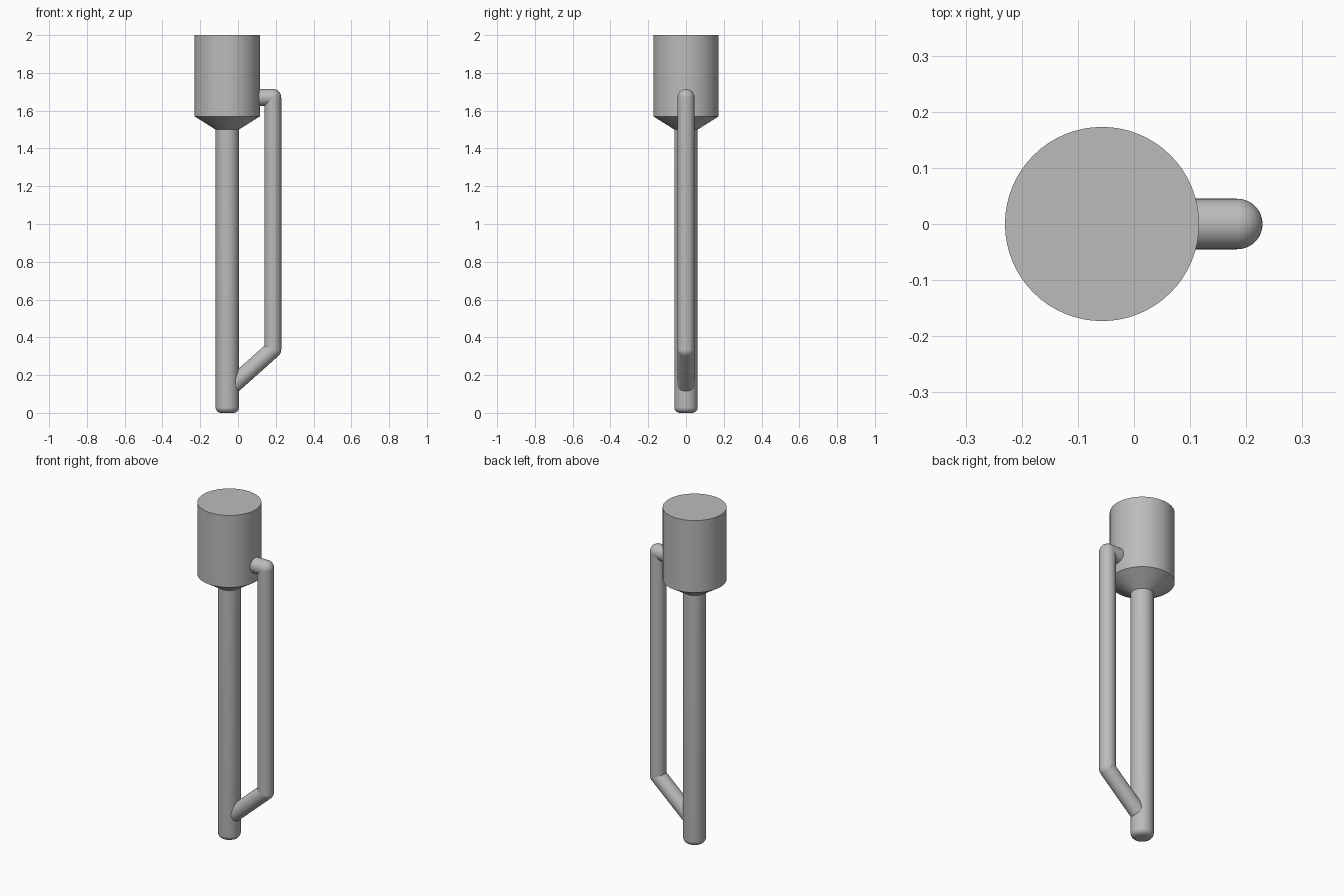
import bpy, bmesh, math
from mathutils import Vector

cube = bpy.data.objects.get("Cube")
if cube:
    bpy.data.objects.remove(cube, do_unlink=True)

grey = bpy.data.materials.new("plain grey")
grey.use_nodes = True
colour = (0.5, 0.5, 0.5, 1)
grey.diffuse_color = colour
grey.node_tree.nodes["Principled BSDF"].inputs["Base Color"].default_value = colour

AXIS_X = -0.057
STEM_R = 0.062
TUBE_R = 0.045


def finish(name, bm, location=(0, 0, 0)):
    bmesh.ops.recalc_face_normals(bm, faces=bm.faces)
    mesh = bpy.data.meshes.new(name)
    bm.to_mesh(mesh)
    bm.free()
    mesh.materials.append(grey)
    obj = bpy.data.objects.new(name, mesh)
    obj.location = location
    bpy.context.collection.objects.link(obj)
    bpy.ops.object.select_all(action="DESELECT")
    obj.select_set(True)
    bpy.context.view_layer.objects.active = obj
    bpy.ops.object.shade_smooth_by_angle(angle=math.radians(30))
    return obj


def lathe(name, profile, steps=64):
    """Closed solid turned around the main axis from (radius, height) points."""
    bm = bmesh.new()
    rings = []
    for r, z in profile:
        rings.append([bm.verts.new((r * math.cos(a), r * math.sin(a), z))
                      for a in (math.tau * i / steps for i in range(steps))])
    for low, high in zip(rings, rings[1:]):
        for i in range(steps):
            j = (i + 1) % steps
            bm.faces.new((low[i], low[j], high[j], high[i]))
    bm.faces.new(rings[0][::-1])
    bm.faces.new(rings[-1])
    return finish(name, bm, (AXIS_X, 0, 0))


def tube(name, start, end, radius=TUBE_R):
    """Straight round tube between two points."""
    a, b = Vector(start), Vector(end)
    bm = bmesh.new()
    bmesh.ops.create_cone(bm, cap_ends=True, segments=48, radius1=radius,
                          radius2=radius, depth=(b - a).length)
    bmesh.ops.rotate(bm, verts=bm.verts,
                     matrix=(b - a).to_track_quat("Z", "Y").to_matrix())
    return finish(name, bm, (a + b) / 2)


def elbow(name, point):
    """Round joint where two tubes meet."""
    bm = bmesh.new()
    bmesh.ops.create_uvsphere(bm, u_segments=48, v_segments=24, radius=TUBE_R)
    return finish(name, bm, point)


# Stem with a rounded foot
fillet = 0.03
foot = [(STEM_R - fillet + fillet * math.sin(t), fillet - fillet * math.cos(t))
        for t in (math.pi / 2 * i / 8 for i in range(9))]
lathe("stem", foot + [(STEM_R, 1.52)])

# Head with a tapered underside
lathe("head", [(STEM_R, 1.5), (0.173, 1.57), (0.173, 2.0)])

# Side pipe: out of the head, down, then slanting back into the stem
top_corner = (0.184, 0, 1.67)
low_corner = (0.184, 0, 0.335)
tube("upper_pipe", (0.0, 0, 1.67), top_corner)
tube("side_pipe", low_corner, top_corner)
tube("slanted_pipe", (-0.04, 0, 0.135), low_corner)
elbow("upper_elbow", top_corner)
elbow("lower_elbow", low_corner)
